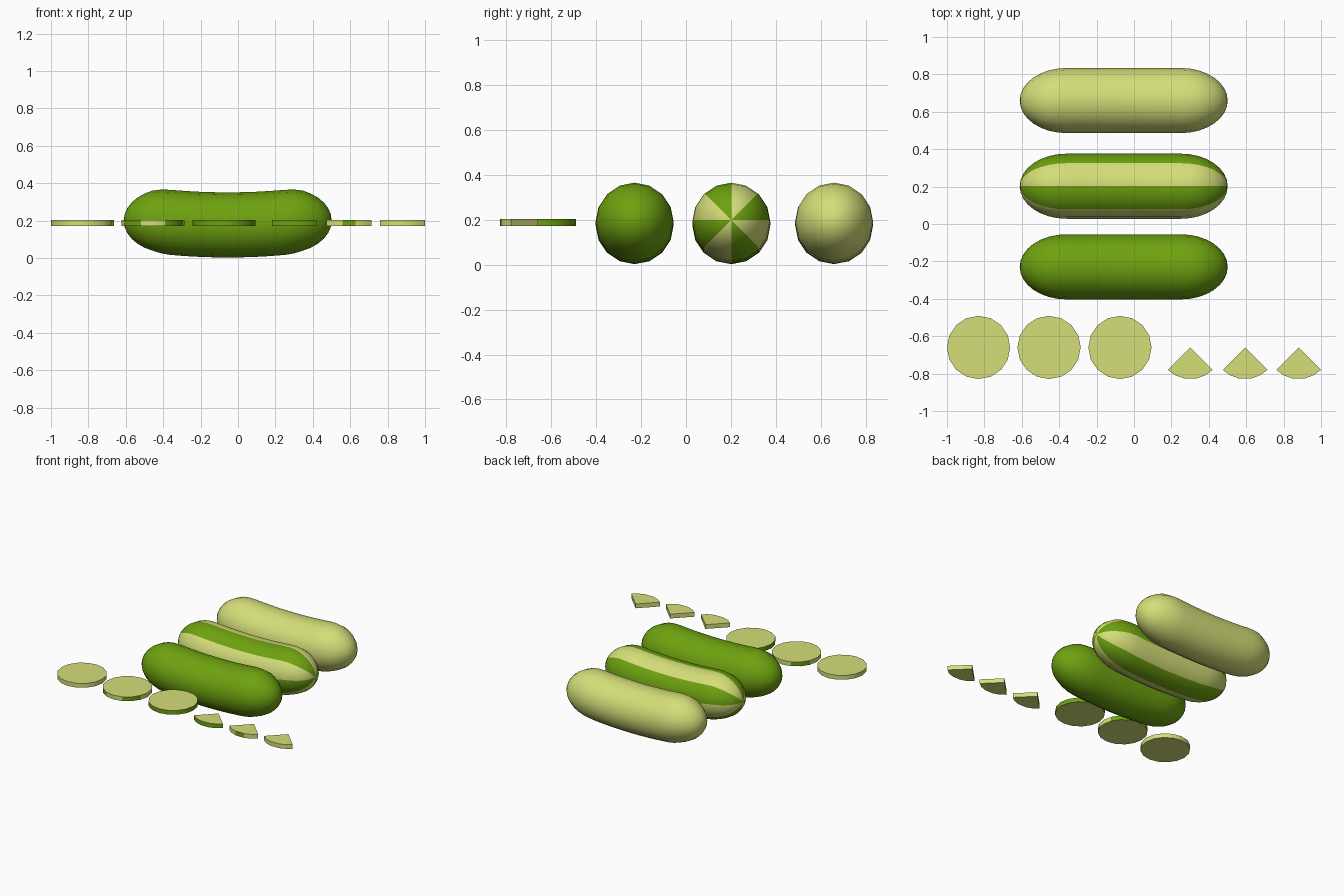
import bpy, bmesh, math

if "Cube" in bpy.data.objects:
    bpy.data.objects.remove(bpy.data.objects["Cube"])

R = 0.174            # cucumber radius
CX = -0.055          # cucumber centre in x
HALF = 0.556         # half length
CAP = 0.25           # rounded end length
SIDES = 16


def material(name, color):
    m = bpy.data.materials.new(name)
    m.diffuse_color = (*color, 1)
    m.use_nodes = True
    m.node_tree.nodes["Principled BSDF"].inputs["Base Color"].default_value = m.diffuse_color
    return m


pale = material("pale_green", (0.66, 0.73, 0.19))
green = material("skin_green", (0.155, 0.36, 0.005))


def finish(bm, name):
    bmesh.ops.recalc_face_normals(bm, faces=bm.faces)
    me = bpy.data.meshes.new(name)
    bm.to_mesh(me)
    bm.free()
    ob = bpy.data.objects.new(name, me)
    bpy.context.collection.objects.link(ob)
    me.materials.append(pale)
    me.materials.append(green)
    bpy.ops.object.select_all(action='DESELECT')
    ob.select_set(True)
    bpy.context.view_layer.objects.active = ob
    bpy.ops.object.shade_smooth_by_angle(angle=math.radians(40))
    return ob


def spine_z(d):
    # gentle sag in the middle of the body
    return R + 0.003 + 0.016 * min(abs(d) / 0.33, 1.2) ** 2


# Whole cucumber: rings along x, color_rule picks the colour of each lengthwise strip
def cucumber(name, y, color_rule):
    bm = bmesh.new()
    body = HALF - CAP
    stations = []
    for i in range(1, 8):
        a = math.radians(90 * i / 8)
        stations.append((-body - CAP * math.cos(a), R * math.sin(a)))
    stations += [(body * (i / 4 - 1), R) for i in range(9)]
    stations += [(-d, r) for d, r in reversed(stations[:7])]
    rings = []
    for d, r in stations:
        rings.append([bm.verts.new((CX + d, y + r * math.cos(2 * math.pi * k / SIDES),
                                    spine_z(d) + r * math.sin(2 * math.pi * k / SIDES)))
                      for k in range(SIDES)])
    tips = [bm.verts.new((CX + s * HALF, y, spine_z(HALF))) for s in (-1, 1)]
    for k in range(SIDES):
        n = (k + 1) % SIDES
        faces = [bm.faces.new((a[k], a[n], b[n], b[k])) for a, b in zip(rings, rings[1:])]
        faces.append(bm.faces.new((tips[0], rings[0][n], rings[0][k])))
        faces.append(bm.faces.new((tips[1], rings[-1][k], rings[-1][n])))
        for f in faces:
            f.material_index = color_rule(k)
    return finish(bm, name)


# Flat slice: outline at the given angles, optional apex for a wedge
def slice_part(name, x, angles, color_rule, wedge=False):
    bm = bmesh.new()
    y, r, z0, z1 = -0.66, 0.169, 0.172, 0.204
    pts = [(x + r * math.cos(math.radians(a)), y + r * math.sin(math.radians(a))) for a in angles]
    if wedge:
        pts.append((x, y))
    low = [bm.verts.new((*p, z0)) for p in pts]
    top = [bm.verts.new((*p, z1)) for p in pts]
    bm.faces.new(low[::-1])
    bm.faces.new(top)
    count = len(pts)
    for k in range(count):
        n = (k + 1) % count
        f = bm.faces.new((low[k], low[n], top[n], top[k]))
        if not (wedge and k >= count - 2):      # cut sides stay pale
            f.material_index = color_rule(k)
    return finish(bm, name)


def all_green(k):
    return 1


def all_pale(k):
    return 0


def stripes(k):
    return 1 - (k // 2) % 2


cucumber("green_cucumber", -0.229, all_green)
cucumber("striped_cucumber", 0.202, stripes)
cucumber("pale_cucumber", 0.66, all_pale)

# Round slices
round_angles = [22.5 + 22.5 * k for k in range(SIDES)]
slice_part("pale_round_slice", -0.831, round_angles, all_pale)
slice_part("striped_round_slice", -0.454, round_angles, stripes)
slice_part("green_round_slice", -0.075, round_angles, all_green)

# Quarter wedges
wedge_angles = [-90 + a for a in (-45, -29, -12, 12, 29, 45)]
slice_part("green_wedge", 0.301, wedge_angles, all_green, True)
slice_part("striped_wedge", 0.594, wedge_angles, lambda k: int(k == 2), True)
slice_part("pale_wedge", 0.880, wedge_angles, all_pale, True)
